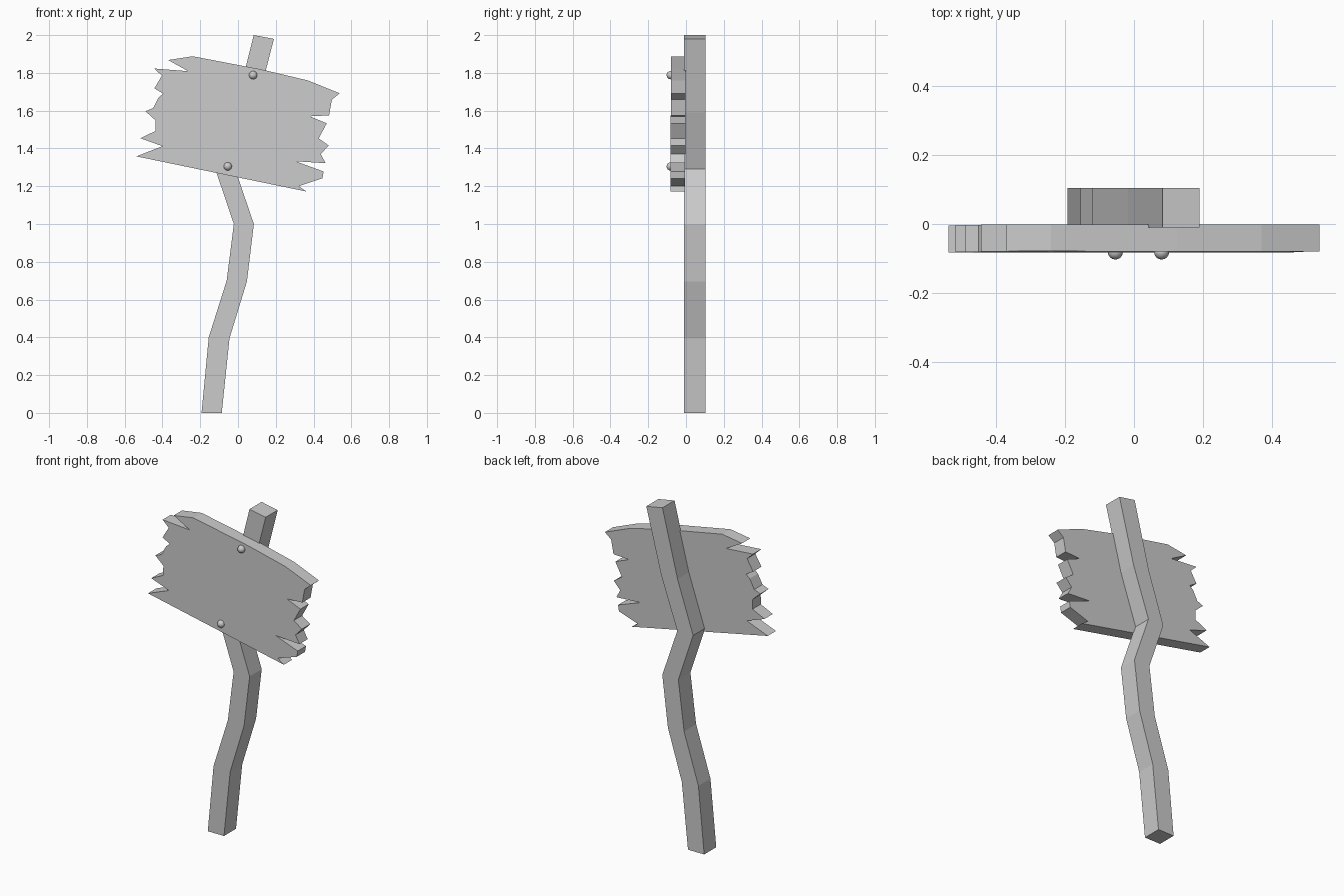
import bpy, bmesh

def prism(name, outline, y_front, y_back, lean=0.0):
    """Extrude an (x, z) outline from y_front to y_back; lean shifts y with height."""
    bm = bmesh.new()
    face = bm.faces.new([bm.verts.new((x, y_front + lean * (z - 1.53), z)) for x, z in outline])
    ext = bmesh.ops.extrude_face_region(bm, geom=[face])
    new = [g for g in ext["geom"] if isinstance(g, bmesh.types.BMVert)]
    bmesh.ops.translate(bm, verts=new, vec=(0, y_back - y_front, 0))
    bmesh.ops.recalc_face_normals(bm, faces=bm.faces)
    mesh = bpy.data.meshes.new(name)
    bm.to_mesh(mesh)
    bm.free()
    obj = bpy.data.objects.new(name, mesh)
    bpy.context.collection.objects.link(obj)
    return obj

# Crooked post: left edge upwards, right edge back down
left = [(-0.193, 0), (-0.155, 0.4), (-0.06, 0.7), (-0.022, 1.0),
        (-0.12, 1.29), (-0.017, 1.6), (0.083, 2.0)]
right = [(-0.086, 0), (-0.045, 0.395), (0.047, 0.695), (0.084, 1.0),
         (-0.015, 1.29), (0.09, 1.59), (0.19, 1.98)]
prism("post", left + right[::-1], -0.01, 0.104)

# Board with splintered ends
top_edge = [(-0.37, 1.868), (-0.24, 1.888), (0.125, 1.818), (0.37, 1.76)]
right_end = [(0.538, 1.692), (0.497, 1.658), (0.482, 1.575), (0.38, 1.57),
             (0.47, 1.533), (0.427, 1.453), (0.48, 1.416), (0.438, 1.37),
             (0.464, 1.322), (0.305, 1.332), (0.453, 1.278), (0.447, 1.242),
             (0.322, 1.2), (0.362, 1.172)]
left_end = [(-0.538, 1.358), (-0.4, 1.412), (-0.517, 1.454), (-0.438, 1.492),
            (-0.438, 1.55), (-0.49, 1.597), (-0.45, 1.613), (-0.42, 1.67),
            (-0.396, 1.69), (-0.443, 1.718), (-0.403, 1.785), (-0.443, 1.823),
            (-0.264, 1.809)]
prism("sign_board", top_edge + right_end + left_end, -0.081, -0.003, 0.006)

# Nail heads
for i, (x, z) in enumerate([(0.08, 1.788), (-0.054, 1.305)]):
    bpy.ops.mesh.primitive_uv_sphere_add(segments=16, ring_count=8, radius=0.022,
                                         location=(x, -0.081, z))
    bpy.context.object.name = f"nail_{i + 1}"
    bpy.ops.object.shade_smooth()
